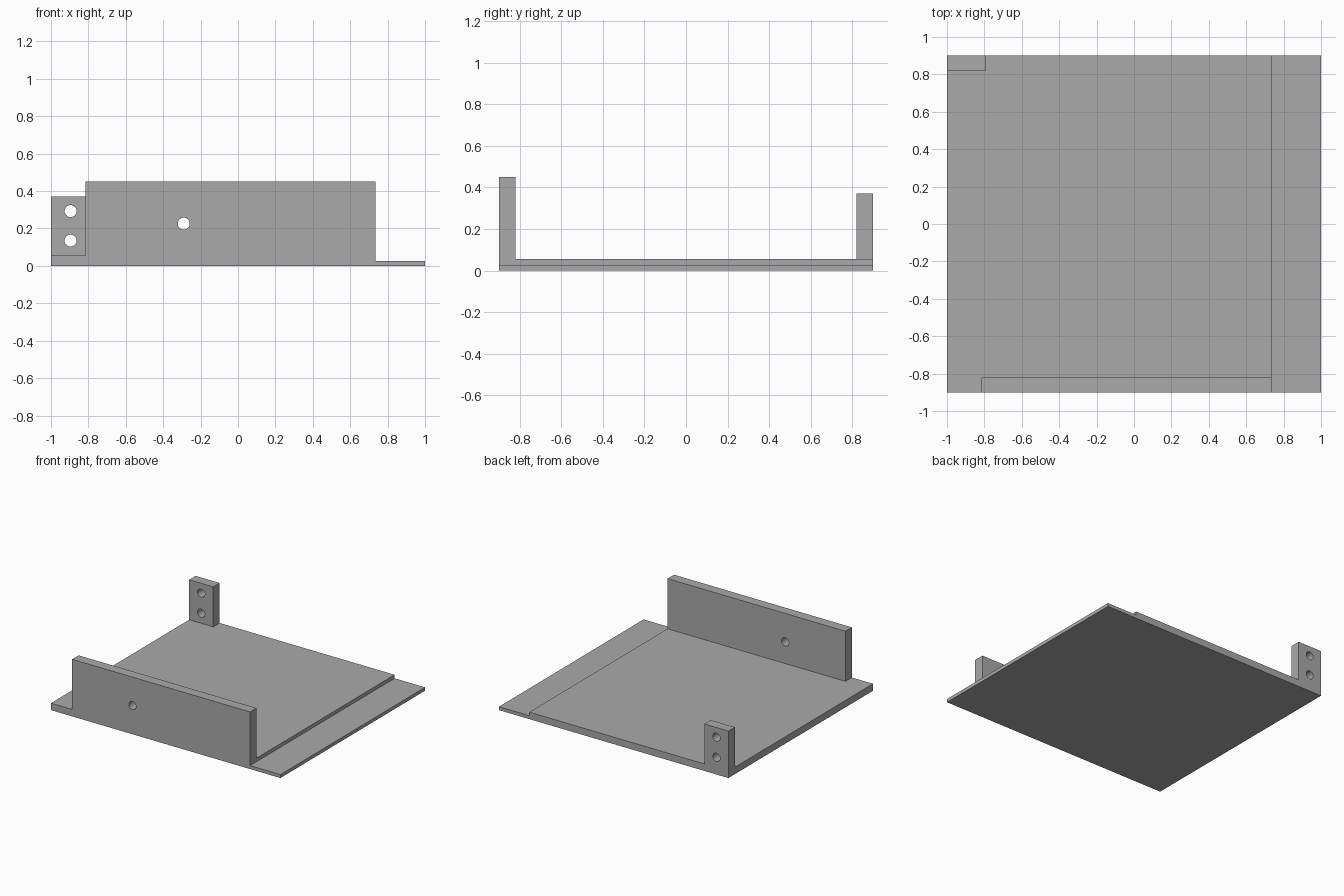
import bpy
import bmesh
import math
from mathutils import Matrix, Vector

if "Cube" in bpy.data.objects:
    bpy.data.objects.remove(bpy.data.objects["Cube"], do_unlink=True)

HALF_DEPTH = 0.9
WALL = 0.08
STEP_X = 0.735
FLOOR_Z = 0.055
LIP_Z = 0.027
HOLE_RADIUS = 0.032

gray = bpy.data.materials.new("plain gray")
gray.use_nodes = True
color = (0.4, 0.4, 0.4, 1)
gray.diffuse_color = color
gray.node_tree.nodes["Principled BSDF"].inputs["Base Color"].default_value = color


def finish(name, bm):
    bmesh.ops.recalc_face_normals(bm, faces=bm.faces)
    mesh = bpy.data.meshes.new(name)
    bm.to_mesh(mesh)
    bm.free()
    mesh.materials.append(gray)
    obj = bpy.data.objects.new(name, mesh)
    bpy.context.collection.objects.link(obj)
    return obj


def box(name, low, high):
    low, high = Vector(low), Vector(high)
    bm = bmesh.new()
    matrix = Matrix.Translation((low + high) / 2) @ Matrix.Diagonal((*(high - low), 1))
    bmesh.ops.create_cube(bm, size=1, matrix=matrix)
    return finish(name, bm)


def hole_cutter(x, y, z):
    bm = bmesh.new()
    matrix = Matrix.Translation((x, y, z)) @ Matrix.Rotation(math.pi / 2, 4, "X")
    bmesh.ops.create_cone(bm, cap_ends=True, segments=32, radius1=HOLE_RADIUS,
                          radius2=HOLE_RADIUS, depth=WALL * 3, matrix=matrix)
    return finish("hole_cutter", bm)


def combine(target, other, operation):
    mod = target.modifiers.new(operation.lower(), "BOOLEAN")
    mod.operation = operation
    mod.solver = "EXACT"
    mod.object = other
    other.hide_render = True
    bpy.context.view_layer.objects.active = target
    bpy.ops.object.modifier_apply(modifier=mod.name)
    bpy.data.objects.remove(other, do_unlink=True)


# Base plate: stepped side profile extruded from front to back
profile = [(-1, 0), (1, 0), (1, LIP_Z), (STEP_X, LIP_Z), (STEP_X, FLOOR_Z), (-1, FLOOR_Z)]
bm = bmesh.new()
face = bm.faces.new([bm.verts.new((x, -HALF_DEPTH, z)) for x, z in profile])
sweep = bmesh.ops.extrude_face_region(bm, geom=[face])["geom"]
bmesh.ops.translate(bm, vec=(0, 2 * HALF_DEPTH, 0),
                    verts=[v for v in sweep if isinstance(v, bmesh.types.BMVert)])
tray = finish("mounting_tray", bm)

# Long front wall and small rear tab, joined to the plate
inner = HALF_DEPTH - WALL
front_wall = box("front_wall", (-0.815, -HALF_DEPTH, 0), (STEP_X, -inner, 0.45))
rear_tab = box("rear_tab", (-1, inner, 0), (-0.79, HALF_DEPTH, 0.37))
for part in (front_wall, rear_tab):
    combine(tray, part, "UNION")

# Screw holes: one in the wall, two in the tab
middle = HALF_DEPTH - WALL / 2
for x, y, z in ((-0.29, -middle, 0.226), (-0.895, middle, 0.135), (-0.895, middle, 0.293)):
    combine(tray, hole_cutter(x, y, z), "DIFFERENCE")

# Merge coplanar faces left by the joins
bm = bmesh.new()
bm.from_mesh(tray.data)
bmesh.ops.remove_doubles(bm, verts=bm.verts, dist=1e-5)
bmesh.ops.dissolve_limit(bm, angle_limit=math.radians(1), verts=bm.verts, edges=bm.edges)
bm.to_mesh(tray.data)
bm.free()

# Smooth hole walls with sharp rims
bpy.ops.object.select_all(action="DESELECT")
tray.select_set(True)
bpy.context.view_layer.objects.active = tray
bpy.ops.object.shade_smooth_by_angle(angle=math.radians(30))
